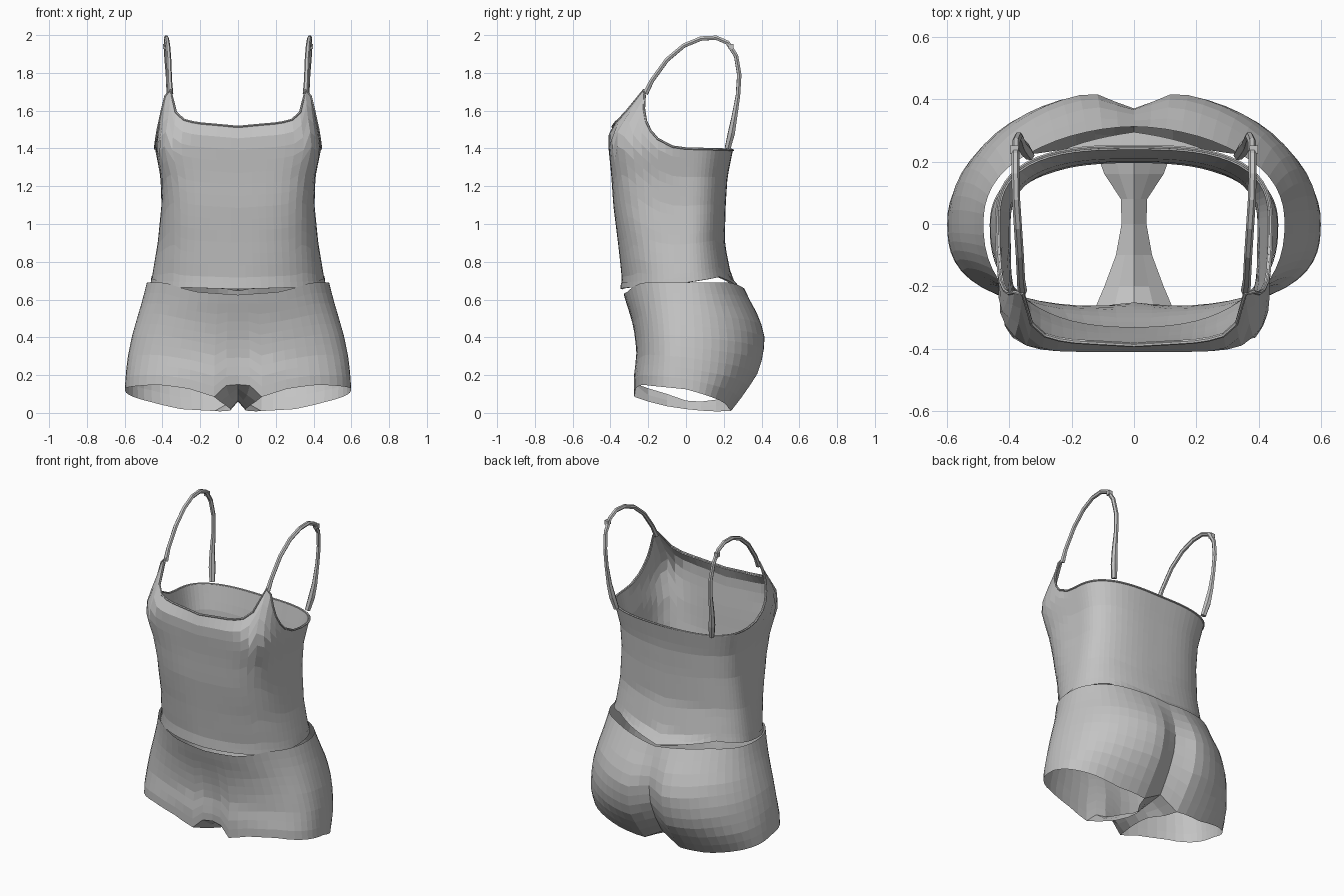
import bpy, bmesh, math
from mathutils import Vector

cube = bpy.data.objects.get("Cube")
if cube:
    bpy.data.objects.remove(cube, do_unlink=True)

fabric = bpy.data.materials.new("grey fabric")
fabric.use_nodes = True
grey = (0.55, 0.55, 0.55, 1)
fabric.diffuse_color = grey
fabric.node_tree.nodes["Principled BSDF"].inputs["Base Color"].default_value = grey


def lookup(table, key):
    """Linear interpolation of the remaining columns by the first one."""
    if key <= table[0][0]:
        return table[0][1:]
    for low, high in zip(table, table[1:]):
        if key <= high[0]:
            t = (key - low[0]) / (high[0] - low[0])
            return tuple(p + (q - p) * t for p, q in zip(low[1:], high[1:]))
    return table[-1][1:]


def fold(deg):
    """Mirror an angle, so 0 is the front and 180 the back on both sides."""
    return abs((deg + 180) % 360 - 180)


def section_point(sections, deg, z):
    """Point on a rounded-square section, angle measured from the front."""
    front, back, width, p_front, p_back = lookup(sections, z)
    s, c = math.sin(math.radians(deg)), math.cos(math.radians(deg))
    depth, p = (front, p_front) if c > 0 else (back, p_back)
    r = (abs(s) ** p + abs(c) ** p) ** (-1 / p)
    return Vector((width * r * s, -depth * r * c, z))


def add_shell(bm, point, bottom, top, columns, rows):
    """Closed loft whose lower and upper edges follow the angle."""
    grid = []
    for i in range(rows + 1):
        ring = []
        for j in range(columns):
            deg = 360 * j / columns
            low, high = lookup(bottom, fold(deg))[0], lookup(top, fold(deg))[0]
            ring.append(bm.verts.new(point(deg, low + (high - low) * i / rows)))
        grid.append(ring)
    for a, b in zip(grid, grid[1:]):
        for j in range(columns):
            k = (j + 1) % columns
            bm.faces.new((a[j], a[k], b[k], b[j]))
    return grid


def finish(bm, name):
    bmesh.ops.recalc_face_normals(bm, faces=bm.faces)
    mesh = bpy.data.meshes.new(name)
    bm.to_mesh(mesh)
    bm.free()
    mesh.materials.append(fabric)
    obj = bpy.data.objects.new(name, mesh)
    bpy.context.collection.objects.link(obj)
    return obj


def cord(name, points, radius, closed=False, sizes=None):
    """Thin faceted tube along a path."""
    curve = bpy.data.curves.new(name, "CURVE")
    curve.dimensions = "3D"
    curve.bevel_depth = radius
    curve.bevel_resolution = 1
    curve.use_fill_caps = True
    spline = curve.splines.new("POLY")
    spline.points.add(len(points) - 1)
    for i, p in enumerate(points):
        spline.points[i].co = (*p, 1)
        spline.points[i].radius = sizes[i] if sizes else 1
    spline.use_cyclic_u = closed
    spline.use_smooth = False
    curve.materials.append(fabric)
    obj = bpy.data.objects.new(name, curve)
    bpy.context.collection.objects.link(obj)


# Camisole: height, front depth, back depth, half width, front and back squareness
top_sections = [
    (0.64, 0.345, 0.30, 0.465, 2.3, 2.3),
    (0.72, 0.34, 0.24, 0.455, 2.4, 2.3),
    (0.90, 0.36, 0.205, 0.425, 2.9, 2.4),
    (1.10, 0.385, 0.21, 0.405, 3.8, 2.6),
    (1.25, 0.395, 0.22, 0.41, 4.6, 2.7),
    (1.40, 0.41, 0.25, 0.44, 5.8, 2.8),
    (1.48, 0.41, 0.26, 0.43, 6, 2.8),
    (1.53, 0.38, 0.26, 0.42, 6, 2.8),
    (1.60, 0.33, 0.26, 0.41, 6, 2.8),
    (1.72, 0.245, 0.26, 0.40, 6, 2.8),
]
top_hem = [(0, 0.655), (60, 0.67), (90, 0.69), (135, 0.72), (160, 0.68), (180, 0.65)]
neckline = [(0, 1.515), (28, 1.535), (36, 1.555), (41, 1.60), (45, 1.71), (50, 1.68),
            (55, 1.61), (62, 1.52), (70, 1.45), (80, 1.41), (90, 1.40), (180, 1.39)]


def top_point(deg, z):
    return section_point(top_sections, deg, z)


bm = bmesh.new()
add_shell(bm, top_point, top_hem, neckline, 72, 14)
camisole = finish(bm, "camisole_body")
solid = camisole.modifiers.new("cloth thickness", "SOLIDIFY")
solid.thickness = 0.01

# Stitched bands on the neckline and hem
angles = range(0, 360, 5)
cord("neckline_trim", [top_point(a, lookup(neckline, fold(a))[0]) for a in angles], 0.006, True)


def hem_point(deg, z):
    p = top_point(deg, z)
    return Vector((p.x * 1.008, p.y * 1.008, z))


bm = bmesh.new()
add_shell(bm, hem_point, top_hem, [(a, z + 0.03) for a, z in top_hem], 72, 1)
finish(bm, "camisole_hem")

# Shoulder straps with small adjusters
strap_path = [(0.358, -0.215, 1.69), (0.362, -0.18, 1.76), (0.366, -0.10, 1.87),
              (0.372, -0.01, 1.945), (0.378, 0.08, 1.982), (0.38, 0.16, 1.986),
              (0.38, 0.22, 1.96), (0.378, 0.265, 1.89), (0.37, 0.282, 1.79),
              (0.365, 0.275, 1.68), (0.36, 0.255, 1.56), (0.35, 0.24, 1.48),
              (0.335, 0.22, 1.40)]
strap_sizes = [1.2] + [1] * 9 + [1.3, 1.6, 1.3]
for side, label in ((1, "left"), (-1, "right")):
    cord(label + "_strap", [(side * x, y, z) for x, y, z in strap_path], 0.013, sizes=strap_sizes)
    bm = bmesh.new()
    bmesh.ops.create_cube(bm, size=0.026)
    bmesh.ops.translate(bm, verts=bm.verts, vec=(side * 0.384, 0.238, 1.94))
    finish(bm, label + "_strap_adjuster")

# Shorts: same section columns as the camisole
short_sections = [
    (0.00, 0.27, 0.24, 0.585, 2.7, 2.2),
    (0.10, 0.28, 0.32, 0.60, 2.7, 2.2),
    (0.20, 0.28, 0.39, 0.595, 2.7, 2.2),
    (0.30, 0.265, 0.425, 0.583, 2.6, 2.15),
    (0.40, 0.272, 0.432, 0.563, 2.5, 2.15),
    (0.50, 0.29, 0.405, 0.535, 2.4, 2.15),
    (0.60, 0.322, 0.345, 0.505, 2.3, 2.2),
    (0.70, 0.35, 0.285, 0.48, 2.3, 2.3),
]
waist = [(0, 0.625), (25, 0.64), (50, 0.69), (140, 0.69), (180, 0.65)]
leg_hem = [(0, 0.15), (6, 0.145), (12, 0.085), (25, 0.13), (40, 0.15), (90, 0.125),
           (130, 0.06), (150, 0.02), (168, 0.01), (180, 0.08)]
cleft = [(0.0, 0.06), (0.2, 0.08), (0.4, 0.06), (0.55, 0.03), (0.66, 0)]
front_dip = [(0.1, 0.03), (0.35, 0.01), (0.5, 0)]


def short_point(deg, z):
    p = section_point(short_sections, deg, z)
    crease = math.exp(-(p.x / 0.085) ** 2)
    if p.y > 0:
        p.y -= lookup(cleft, z)[0] * crease
    else:
        p.y += lookup(front_dip, z)[0] * crease
    return p


bm = bmesh.new()
shell = add_shell(bm, short_point, leg_hem, waist, 60, 10)

# Crotch gusset joining front and back: y, half width, edge height, middle height
gusset = [(-0.20, 0.095, 0.06, 0.13), (-0.10, 0.058, 0.035, 0.10),
          (0.00, 0.04, 0.02, 0.065), (0.08, 0.042, 0.012, 0.06), (0.16, 0.095, 0.008, 0.07)]
span = (-2, -1, 0, 1, 2)
strips = [[shell[0][i] for i in span]]
for y, half, edge, middle in gusset:
    strips.append([bm.verts.new((half * i / 2, y, middle + (edge - middle) * abs(i) / 2)) for i in span])
strips.append([shell[0][30 - i] for i in span])
for a, b in zip(strips, strips[1:]):
    for i in range(4):
        bm.faces.new((a[i], b[i], b[i + 1], a[i + 1]))
finish(bm, "shorts")
